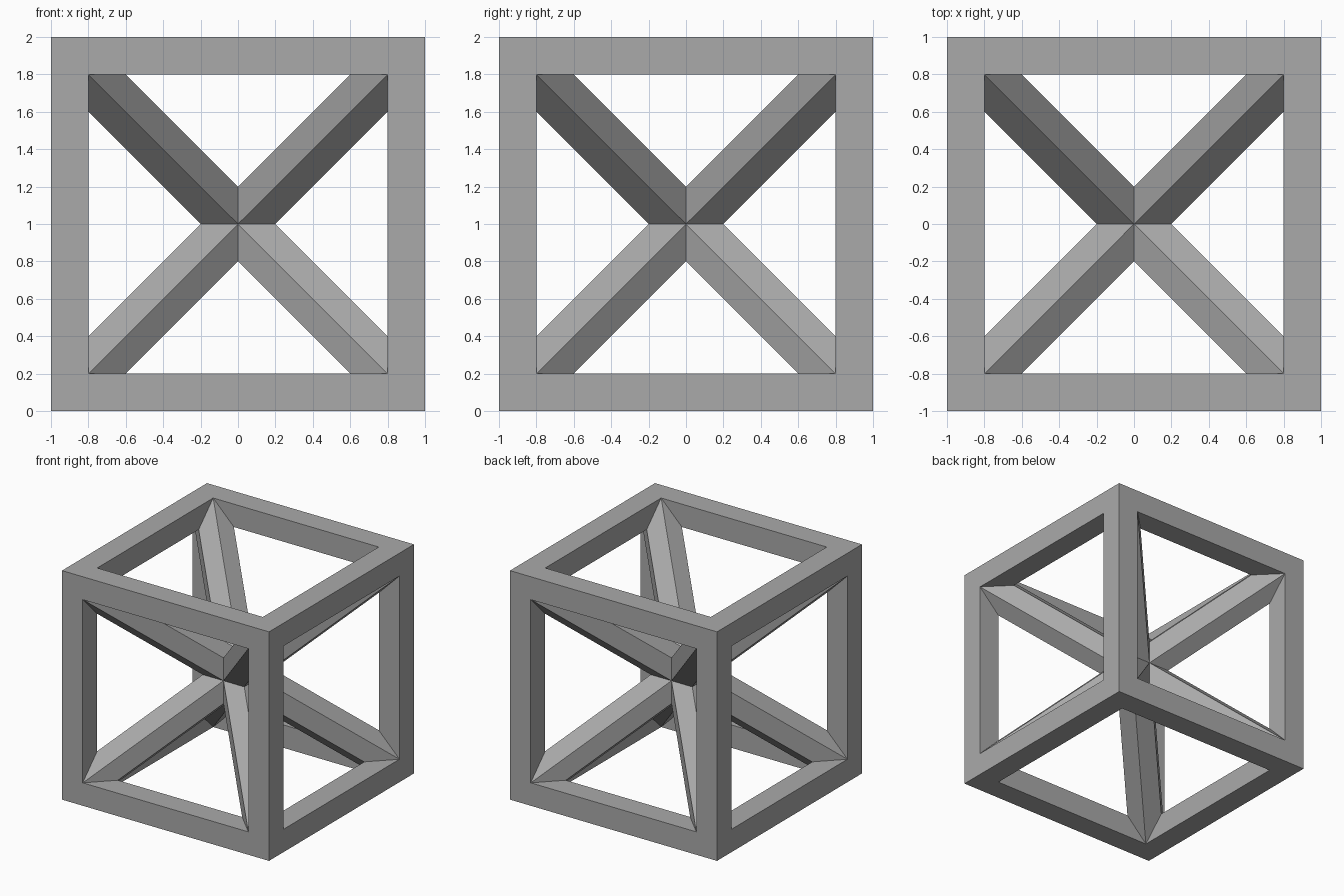
import bpy, bmesh
from mathutils import Vector
from itertools import product

OUTER = 1.0   # half the cube's side
BAR = 0.2     # thickness of bars and struts
GREY = (0.4, 0.4, 0.4, 1)

cube = bpy.data.objects.get("Cube")
if cube:
    bpy.data.objects.remove(cube, do_unlink=True)

grey = bpy.data.materials.new("mid_grey")
grey.use_nodes = True
grey.diffuse_color = GREY
grey.node_tree.nodes["Principled BSDF"].inputs["Base Color"].default_value = GREY


def add_object(name, bm):
    bmesh.ops.remove_doubles(bm, verts=bm.verts[:], dist=0.001)
    bmesh.ops.recalc_face_normals(bm, faces=bm.faces[:])
    mesh = bpy.data.meshes.new(name)
    bm.to_mesh(mesh)
    bm.free()
    mesh.materials.append(grey)
    obj = bpy.data.objects.new(name, mesh)
    obj.location.z = OUTER
    bpy.context.collection.objects.link(obj)


# Open cube frame: inset each side, then push the opening inwards to form the bars
bm = bmesh.new()
bmesh.ops.create_cube(bm, size=2 * OUTER)
sides = bm.faces[:]
bmesh.ops.inset_individual(bm, faces=sides, thickness=BAR, use_even_offset=True)
for face in sides:
    inward = -face.normal * BAR
    edges = face.edges[:]
    bmesh.ops.delete(bm, geom=[face], context='FACES_ONLY')
    walls = bmesh.ops.extrude_edge_only(bm, edges=edges)["geom"]
    bmesh.ops.translate(bm, vec=inward,
                        verts=[v for v in walls if isinstance(v, bmesh.types.BMVert)])
add_object("cube_frame", bm)

# Diagonal struts: six-sided prisms from the centre to every corner
bm = bmesh.new()
a, b, c = (Vector(axis) * BAR for axis in ((1, 0, 0), (0, 1, 0), (0, 0, 1)))
ring = [a, a + b, b, b + c, c, c + a]
for signs in product((-1, 1), repeat=3):
    sign = Vector(signs)
    inner = [bm.verts.new(p * sign_value for p, sign_value in zip(point, sign)) for point in ring]
    outer = [bm.verts.new(v.co + sign * (OUTER - BAR)) for v in inner]
    for i in range(6):
        j = (i + 1) % 6
        bm.faces.new((inner[i], inner[j], outer[j], outer[i]))
add_object("diagonal_struts", bm)
